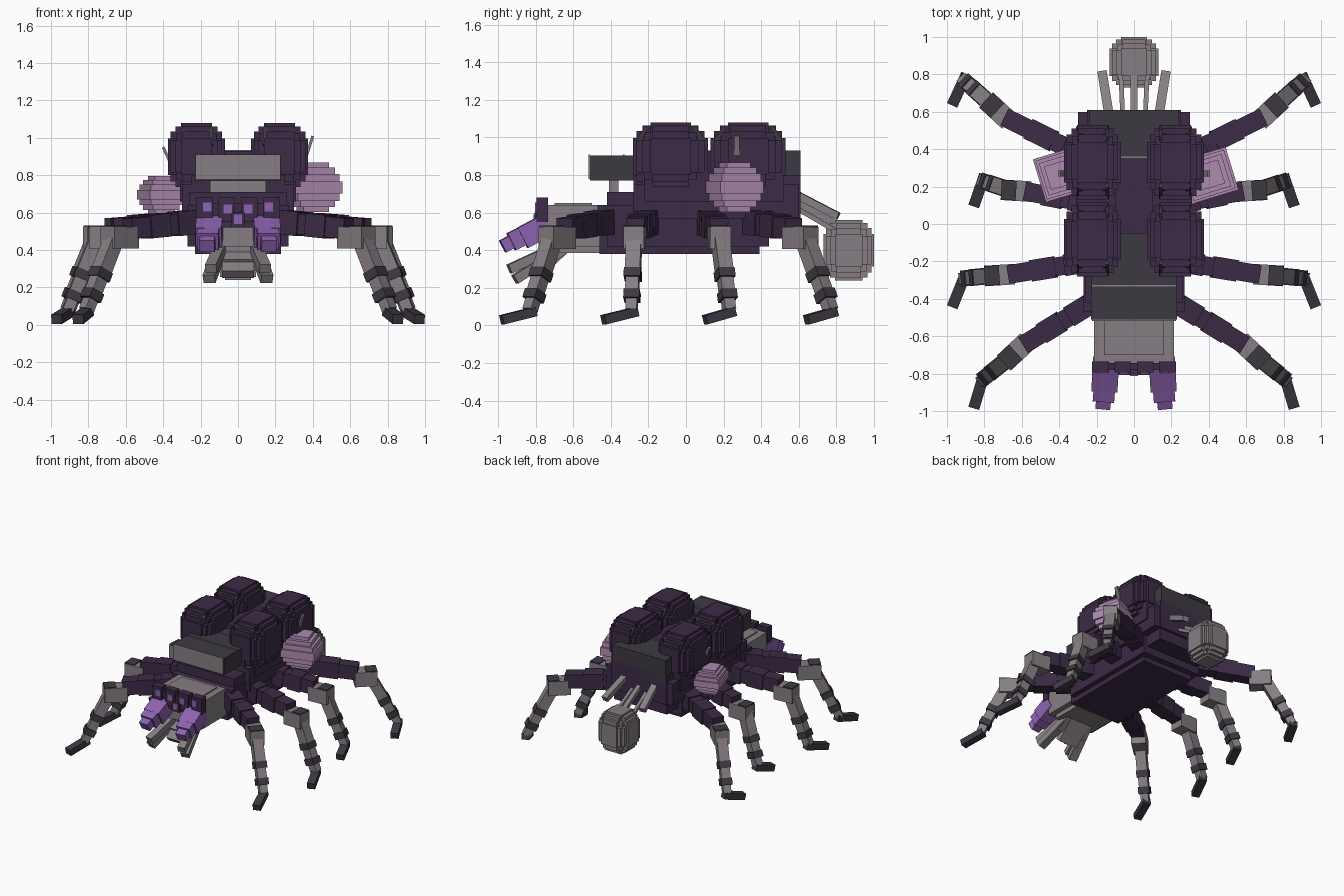
import bpy, bmesh, math
from mathutils import Matrix, Vector

cube = bpy.data.objects.get("Cube")
if cube:
    bpy.data.objects.remove(cube)


def lin(c):
    return tuple(((v / 255 + 0.055) / 1.055) ** 2.4 for v in c) + (1.0,)


def material(name, rgb):
    m = bpy.data.materials.new(name)
    m.use_nodes = True
    m.diffuse_color = lin(rgb)
    m.node_tree.nodes["Principled BSDF"].inputs["Base Color"].default_value = lin(rgb)
    return m


PLUM = material("dark plum", (60, 43, 70))
DARK = material("charcoal", (61, 57, 66))
GREY = material("warm grey", (134, 126, 131))
PINK = material("dusty pink", (174, 139, 176))
VIOLET = material("violet", (142, 98, 176))


# Box descriptions: (matrix, material)
def box(x0, x1, y0, y1, z0, z1, mat):
    c = Matrix.Translation(((x0 + x1) / 2, (y0 + y1) / 2, (z0 + z1) / 2))
    return c @ Matrix.Diagonal((x1 - x0, y1 - y0, z1 - z0, 1)), mat


def rod(p, q, w, h, mat):
    p, q = Vector(p), Vector(q)
    d = q - p
    rot = d.to_track_quat('Y', 'Z').to_matrix().to_4x4()
    return Matrix.Translation((p + q) / 2) @ rot @ Matrix.Diagonal((w, d.length, h, 1)), mat


def nested(centre, radii, steps, mat, turn=0):
    """Concentric boxes, each a fraction of the full radii."""
    base = Matrix.Translation(centre) @ Matrix.Rotation(math.radians(turn), 4, 'Z')
    return [(base @ Matrix.Diagonal([2 * r * s for r, s in zip(radii, st)] + [1]), mat) for st in steps]


def ball(centre, radii, mat):
    """Rounded stepped ball: every axis order of a few box shapes."""
    steps = [(.7, .7, .7)]
    for a, b, c in ((1, .54, .54), (.9, .74, .48), (.9, .48, .74)):
        steps += [(a, b, c), (b, c, a), (c, a, b)]
    return nested(centre, radii, steps, mat)


def part(name, boxes, mirror=False):
    mats = []
    bm = bmesh.new()
    for mtx, mat in boxes:
        if mat not in mats:
            mats.append(mat)
        verts = bmesh.ops.create_cube(bm, size=1, matrix=mtx)["verts"]
        for f in {f for v in verts for f in v.link_faces}:
            f.material_index = mats.index(mat)
    if mirror:
        bmesh.ops.scale(bm, vec=(-1, 1, 1), verts=bm.verts)
    bmesh.ops.recalc_face_normals(bm, faces=bm.faces)
    me = bpy.data.meshes.new(name)
    bm.to_mesh(me)
    bm.free()
    for m in mats:
        me.materials.append(m)
    bpy.context.collection.objects.link(bpy.data.objects.new(name, me))


def pair(name, boxes):
    part("left_" + name, boxes)
    part("right_" + name, boxes, True)


# Body
part("belly", [box(-.23, .23, -.46, .39, .38, .6, PLUM),
               box(-.27, .27, -.42, .44, .42, .6, PLUM),
               box(-.24, .24, -.3, .59, .48, .7, PLUM)])
part("thorax", [box(-.27, .27, -.47, -.2, .5, .64, PLUM),
                box(-.26, .26, -.42, -.2, .6, .71, PLUM),
                box(-.30, .30, -.28, .6, .57, .75, PLUM),
                box(-.25, .25, -.28, .61, .57, .8, PLUM),
                box(-.31, .31, -.22, .52, .66, .82, PLUM),
                box(-.1, .1, -.05, .36, .75, .93, PLUM)])

# Back plates and the front plate's support
part("front_shield", [box(-.23, .23, -.51, -.15, .77, .905, DARK),
                      box(-.225, .225, -.518, -.51, .78, .91, GREY),
                      box(-.225, .225, -.335, -.327, .8, .91, GREY),
                      box(-.15, .15, -.41, -.36, .7, .77, GREY),
                      box(-.07, .07, -.2, -.04, .77, .9, DARK)])
part("rear_shield", [box(-.24, .24, .36, .61, .72, .93, DARK),
                     box(-.07, .07, .352, .36, .85, .935, GREY)])

# Four humps with short bristles
for label, cy in (("front", -.082), ("rear", .33)):
    boxes = ball((.222, cy, .9), (.153, .2, .18), PLUM)
    for x in (.15, .29):
        for s in (-1, 1):
            boxes.append(rod((x, cy + s * .125, 1.055), (x, cy + s * .185, .96), .03, .025, DARK))
    pair(label + "_hump", boxes)

# Head, brow, eyes and jaw
part("head", [box(-.215, .215, -.745, -.45, .42, .64, GREY),
              box(-.17, .17, -.71, -.45, .385, .43, GREY),
              box(-.16, .16, -.7, -.5, .64, .65, GREY)])
brow = [box(-.21, .21, -.78, -.742, .52, .65, PLUM)]
for x in (-.18, -.06, .06, .18):
    brow.append(box(x - .045, x + .045, -.795, -.735, .55, .68, PLUM))
brow.append(box(-.035, .035, -.805, -.74, .52, .6, PLUM))
part("brow", brow)
part("eyes", [box(x - .022, x + .022, y - .005, y + .003, z - .025, z + .025, VIOLET)
              for x, y, z in ((-.165, -.797, .63), (-.055, -.797, .62), (.055, -.797, .62),
                              (.165, -.797, .63), (0, -.807, .565))])
part("jaw", [rod((0, -.62, .43), (0, -.79, .27), .17, .05, GREY),
             rod((0, -.6, .44), (0, -.75, .33), .25, .05, GREY)])
pair("palp", [rod((.09, -.68, .42), (.145, -.94, .3), .06, .05, GREY),
              rod((.1, -.68, .39), (.155, -.91, .245), .065, .05, GREY)])
pair("fang", [rod((.15, -.74, .535), (.157, -.87, .465), .14, .12, VIOLET),
              rod((.155, -.84, .49), (.162, -.93, .445), .115, .1, VIOLET),
              rod((.158, -.9, .46), (.166, -.975, .42), .08, .07, VIOLET)])

# Side sacs stacked from square slabs, and feelers
SLABS = ((1, 1, .25), (.9, .9, .55), (.75, .75, .8), (.55, .55, 1))
part("left_side_sac", nested((.4, .26, .735), (.13, .12, .132), SLABS, PINK, 17))
part("right_side_sac", nested((-.41, .26, .695), (.1, .12, .1), SLABS, PINK, 17))
part("left_feeler", [rod((.34, .27, .82), (.4, .27, 1.01), .03, .015, GREY)])
part("right_feeler", [rod((-.34, .27, .82), (-.4, .27, .95), .03, .015, GREY)])

# Spinnerets and egg sac
part("egg_sac", ball((0, .865, .4), (.13, .135, .16), GREY))
pair("spinneret", [rod((.13, .56, .71), (.17, .81, .58), .05, .04, GREY),
                   rod((.06, .56, .64), (.07, .8, .5), .025, .025, GREY)])
part("middle_spinneret", [rod((0, .55, .68), (0, .83, .52), .035, .035, GREY)])


# Legs: hip, femur end, knee, ankle and tip in plan
def leg(hip, fem, knee, ankle, tip):
    h, f = Vector((*hip, .55)), Vector((*fem, .515))
    k, a, t = Vector((*knee, .47)), Vector((*ankle, .08)), Vector((*tip, .03))
    out = Vector((k.x - f.x, k.y - f.y, 0)).normalized()
    boxes = [rod(h, f, .1, .11, PLUM),
             rod(h, h.lerp(f, .3), .115, .13, PLUM),
             rod(h.lerp(f, .42), h.lerp(f, .72), .115, .125, PLUM)]
    # Knee block with a dark cap on its outer half
    f2 = Vector((f.x, f.y, .465)) - out * .03
    k2 = Vector((k.x, k.y, .465)) + out * .05
    up = Vector((0, 0, .06))
    boxes.append(rod(f2, k2, .11, .115, GREY))
    boxes.append(rod(f2.lerp(k2, .5) + up, k2 + up, .105, .012, DARK))
    # Tapering shin with dark rings
    for s0, s1, w in ((0, .5, .08), (.5, .8, .07), (.8, 1, .06)):
        boxes.append(rod(k.lerp(a, s0), k.lerp(a, s1), w, w, GREY))
    for s, w in ((.51, .09), (.8, .085)):
        boxes.append(rod(k.lerp(a, s - .06), k.lerp(a, s + .06), w, w, DARK))
    # Foot
    d = (t - a).normalized()
    boxes.append(rod(a - d * .03 - Vector((0, 0, .015)), t, .06, .05, DARK))
    return boxes


LEGS = {
    "front_leg": ((.24, -.43), (.59, -.645), (.66, -.71), (.81, -.83), (.855, -.98)),
    "front_middle_leg": ((.24, -.2), (.67, -.27), (.75, -.275), (.91, -.29), (.97, -.44)),
    "rear_middle_leg": ((.24, .11), (.58, .175), (.66, .18), (.81, .23), (.855, .1)),
    "rear_leg": ((.24, .35), (.69, .57), (.755, .63), (.91, .77), (.97, .64)),
}
for name, pts in LEGS.items():
    pair(name, leg(*pts))
